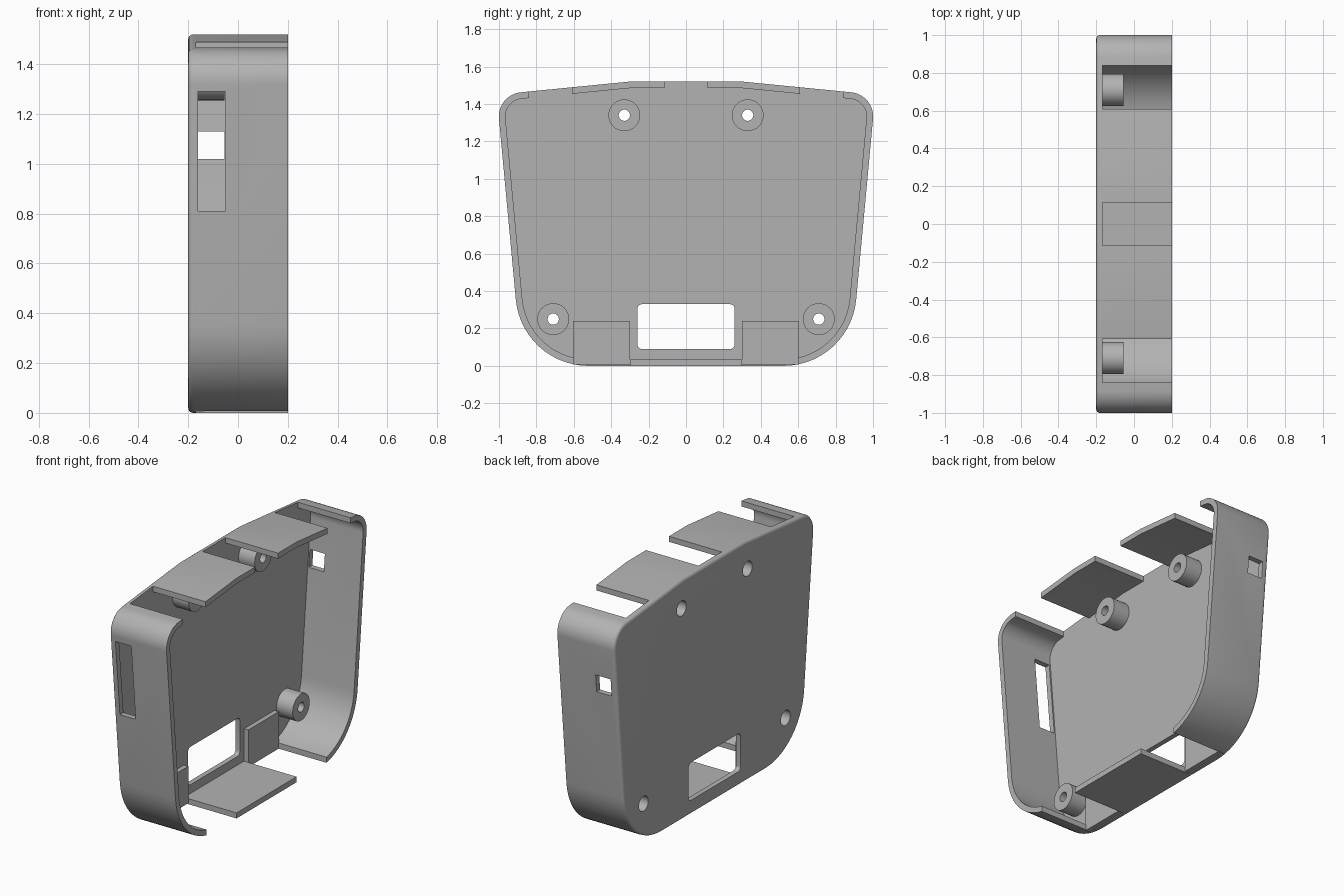
import bpy, bmesh, math
from mathutils import Vector

cube = bpy.data.objects.get("Cube")
if cube:
    bpy.data.objects.remove(cube)

grey = bpy.data.materials.new("plain grey")
grey.use_nodes = True
grey.diffuse_color = (0.45, 0.45, 0.45, 1)
grey.node_tree.nodes["Principled BSDF"].inputs["Base Color"].default_value = (0.45, 0.45, 0.45, 1)

BACK, FLOOR, RIM, WALL = -0.2, -0.168, 0.2, 0.035


def fillet(corners, segments=14):
    """Round each (y, z, radius) corner of a convex outline."""
    out = []
    for i, (y, z, r) in enumerate(corners):
        p = Vector((y, z))
        if r == 0:
            out.append(p)
            continue
        a = (Vector(corners[i - 1][:2]) - p).normalized()
        b = (Vector(corners[(i + 1) % len(corners)][:2]) - p).normalized()
        half = a.angle(b) / 2
        centre = p + (a + b).normalized() * r / math.sin(half)
        start = p + a * r / math.tan(half) - centre
        turn = math.pi - 2 * half
        for k in range(segments + 1):
            t = turn * k / segments
            c, s = math.cos(t), math.sin(t)
            out.append(centre + Vector((start.x * c - start.y * s, start.x * s + start.y * c)))
    return out


def inset(points, d):
    """Offset a counter-clockwise outline inwards."""
    out = []
    for i, p in enumerate(points):
        a = (p - points[i - 1]).normalized()
        b = (points[(i + 1) % len(points)] - p).normalized()
        na, nb = Vector((-a.y, a.x)), Vector((-b.y, b.x))
        out.append(p + (na + nb) * d / (1 + na.dot(nb)))
    return out


def prism(name, points, x0, x1, edge=0):
    """Extrude a (y, z) outline along x, optionally rounding the x0 rim."""
    bm = bmesh.new()
    face = bm.faces.new([bm.verts.new((x0, p[0], p[1])) for p in points])
    new = bmesh.ops.extrude_face_region(bm, geom=[face], use_keep_orig=True)
    for v in new["geom"]:
        if isinstance(v, bmesh.types.BMVert):
            v.co.x = x1
    if edge:
        rim = [e for e in bm.edges if all(abs(v.co.x - x0) < 1e-5 for v in e.verts)]
        bmesh.ops.bevel(bm, geom=rim, offset=edge, segments=4, profile=0.5, affect='EDGES')
    bmesh.ops.recalc_face_normals(bm, faces=bm.faces)
    mesh = bpy.data.meshes.new(name)
    bm.to_mesh(mesh)
    bm.free()
    mesh.materials.append(grey)
    obj = bpy.data.objects.new(name, mesh)
    bpy.context.collection.objects.link(obj)
    return obj


def box(name, x0, x1, y0, y1, z0, z1, r=0):
    pts = fillet([(y0, z0, r), (y1, z0, r), (y1, z1, r), (y0, z1, r)], 5)
    return prism(name, pts, x0, x1)


def disc(name, y, z, r, x0, x1):
    ring = [math.tau * k / 32 for k in range(32)]
    return prism(name, [(y + r * math.cos(t), z + r * math.sin(t)) for t in ring], x0, x1)


def combine(target, tool, operation):
    """Apply a boolean and discard the tool."""
    mod = target.modifiers.new(operation, 'BOOLEAN')
    mod.operation, mod.object, mod.solver = operation, tool, 'EXACT'
    bpy.ops.object.select_all(action='DESELECT')
    bpy.context.view_layer.objects.active = target
    target.select_set(True)
    bpy.ops.object.modifier_apply(modifier=mod.name)
    bpy.data.objects.remove(tool)


# Hollow housing, open towards +x
right_side = [(0.877, 0, 0.39), (1.012, 1.45, 0.13), (0.3, 1.52, 0)]
left_side = [(-y, z, r) for y, z, r in reversed(right_side)]
outline = fillet(right_side + left_side)
housing = prism("housing", outline, BACK, RIM, 0.02)
combine(housing, prism("cavity", inset(outline, WALL), FLOOR, 0.4), 'DIFFERENCE')

# Gaps that separate the top and bottom tabs from the corner walls
gaps = [(-0.115, 0.115, 1.3, 1.6)]
for s in (-1, 1):
    gaps.append((*sorted((s * 0.61, s * 0.84)), 1.3, 1.6))
    gaps.append((*sorted((s * 0.3, s * 0.6)), -0.1, 0.1))
for gap in gaps:
    combine(housing, box("gap", FLOOR, 0.4, *gap), 'DIFFERENCE')

# Window in the back plate, long slot in one side and small port in the other
combine(housing, box("window", -0.3, 0, -0.26, 0.26, 0.09, 0.33, 0.025), 'DIFFERENCE')
combine(housing, box("slot", -0.16, -0.05, -1.1, -0.85, 0.81, 1.29), 'DIFFERENCE')
combine(housing, box("port", -0.16, -0.055, 0.85, 1.1, 1.02, 1.13), 'DIFFERENCE')

# Raised pads beside the window
for s in (-1, 1):
    y0, y1 = sorted((s * 0.3, s * 0.605))
    combine(housing, box("pad", FLOOR - 0.01, FLOOR + 0.03, y0, y1, 0.006, 0.24), 'UNION')

# Screw bosses with through holes and counterbores
for y, z in ((0.33, 1.34), (0.71, 0.25)):
    for s in (-1, 1):
        combine(housing, disc("boss", s * y, z, 0.085, FLOOR - 0.01, -0.055), 'UNION')
        combine(housing, disc("hole", s * y, z, 0.03, -0.3, 0.1), 'DIFFERENCE')
        combine(housing, disc("counterbore", s * y, z, 0.047, -0.3, -0.13), 'DIFFERENCE')

bpy.context.view_layer.objects.active = housing
housing.select_set(True)
bpy.ops.object.shade_smooth_by_angle(angle=math.radians(30))
